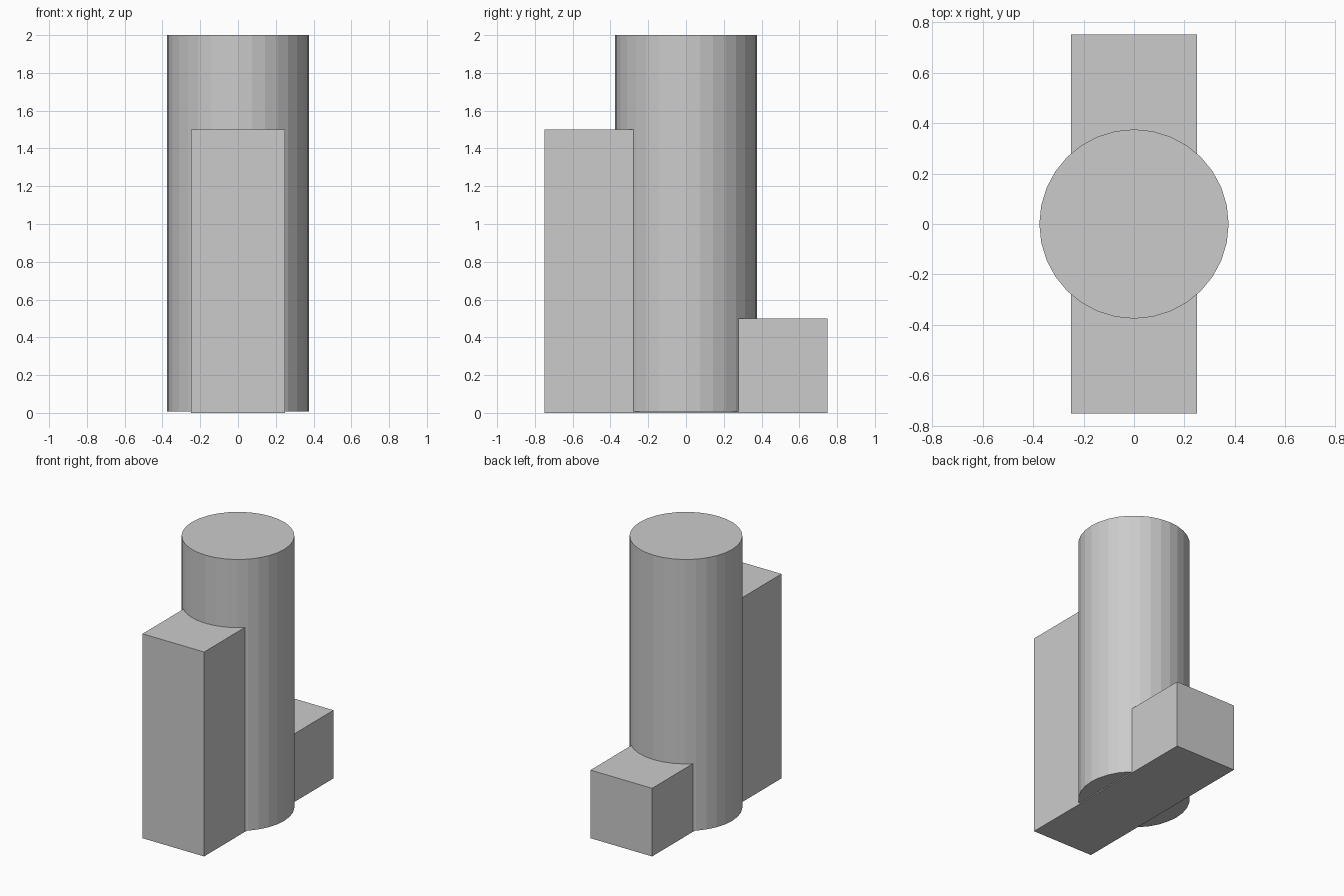
import bpy

if "Cube" in bpy.data.objects:
    bpy.data.objects.remove(bpy.data.objects["Cube"])


def block(name, y0, y1, height, width=0.5):
    """Box centred on x = 0, standing on the ground."""
    bpy.ops.mesh.primitive_cube_add(size=1, location=(0, (y0 + y1) / 2, height / 2))
    ob = bpy.context.object
    ob.name = name
    ob.scale = (width, y1 - y0, height)
    bpy.ops.object.transform_apply(location=False, rotation=False, scale=True)
    return ob


# Central faceted column, its underside just above the ground
BASE, TOP = 0.008, 2.0
bpy.ops.mesh.primitive_cylinder_add(vertices=32, radius=0.375, depth=TOP - BASE,
                                    location=(0, 0, (TOP + BASE) / 2))
bpy.context.object.name = "column"

# Tall front step and low back step, meeting inside the column
block("front_step", -0.75, 0, 1.5)
block("back_step", 0, 0.75, 0.5)
